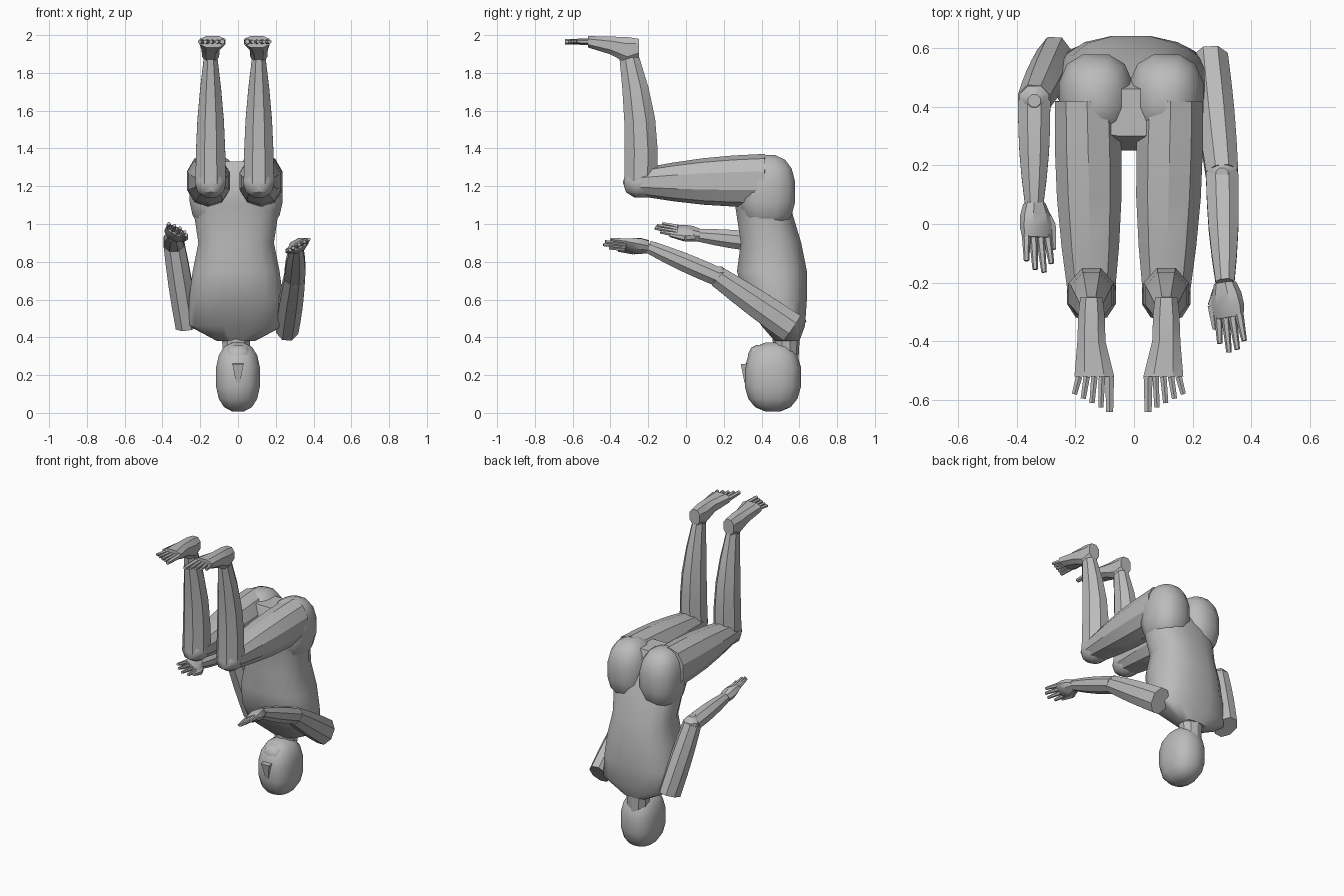
import bpy, bmesh
from math import sin, cos, pi, tau, radians, copysign
from mathutils import Vector

if "Cube" in bpy.data.objects:
    bpy.data.objects.remove(bpy.data.objects["Cube"])

GREY = (.5, .5, .5, 1)
skin = bpy.data.materials.new("plain grey")
skin.use_nodes = True
skin.diffuse_color = GREY
skin.node_tree.nodes["Principled BSDF"].inputs["Base Color"].default_value = GREY

RIGHTWARD = Vector((1, 0, 0))
FORWARD = Vector((0, -1, 0))
UPWARD = Vector((0, 0, 1))


def finish(name, bm, crease):
    """Turn the mesh into a grey, softly shaded object."""
    bmesh.ops.recalc_face_normals(bm, faces=bm.faces)
    mesh = bpy.data.meshes.new(name)
    bm.to_mesh(mesh)
    bm.free()
    mesh.materials.append(skin)
    part = bpy.data.objects.new(name, mesh)
    bpy.context.collection.objects.link(part)
    bpy.ops.object.select_all(action="DESELECT")
    bpy.context.view_layer.objects.active = part
    part.select_set(True)
    bpy.ops.object.shade_smooth_by_angle(angle=radians(crease))


def squared(value, power):
    """Push a sine or cosine outwards, so that a circle becomes boxy."""
    return copysign(abs(value) ** power, value)


def tube(name, rings, axis, side=RIGHTWARD, sides=8, power=1, crease=30):
    """Skin capped rings of (centre, half width, half depth) set square to the axis."""
    axis = Vector(axis).normalized()
    across = (side - axis * side.dot(axis)).normalized()
    over = axis.cross(across)
    reach = squared(cos(pi / sides), power)
    bm = bmesh.new()
    loops = []
    for centre, width, depth in rings:
        loop = []
        for k in range(sides):
            turn = tau * (k + .5) / sides
            offset = across * width * squared(cos(turn), power)
            offset += over * depth * squared(sin(turn), power)
            loop.append(bm.verts.new(Vector(centre) + offset / reach))
        loops.append(loop)
    for lower, upper in zip(loops, loops[1:]):
        for k in range(sides):
            after = (k + 1) % sides
            bm.faces.new((lower[k], lower[after], upper[after], upper[k]))
    bm.faces.new(loops[0])
    bm.faces.new(loops[-1])
    finish(name, bm, crease)


def limb(name, start, end, start_size, end_size, bulge=0, bow=0, steps=4, **style):
    """Tapering length between two joints, fuller and bowed in the middle."""
    start, end = Vector(start), Vector(end)
    start_size, end_size = Vector(start_size), Vector(end_size)
    rings = []
    for i in range(steps + 1):
        along = i / steps
        arch = sin(pi * along)
        width, depth = start_size.lerp(end_size, along)
        centre = start.lerp(end, along) - FORWARD * bow * arch
        rings.append((centre, width + bulge * arch, depth + bulge * arch))
    tube(name, rings, end - start, **style)


def ball(name, centre, size, power=1, levels=6, sides=10, crease=40):
    """Faceted rounded form with half sizes along x, y and z."""
    width, depth, height = size
    rings = []
    for i in range(levels):
        tilt = pi * (i + .5) / levels
        rise = -squared(cos(tilt) / cos(pi / levels / 2), power) * height
        spread = squared(sin(tilt), power)
        rings.append((Vector(centre) + UPWARD * rise, width * spread, depth * spread))
    tube(name, rings, UPWARD, sides=sides, power=power, crease=crease)


def stack(name, rows, **style):
    """Upright trunk form from rows of height, front, back and half width."""
    rings = [((-.01, (front + back) / 2, height), width, (back - front) / 2)
             for height, front, back, width in rows]
    tube(name, rings, UPWARD, **style)


# Trunk, from the shoulders at the bottom to the hips at the top
stack("torso", [
    (.38, .47, .6, .1), (.46, .4, .63, .25), (.6, .31, .64, .25), (.75, .27, .64, .23),
    (.9, .29, .61, .2), (1.1, .26, .55, .23), (1.2, .25, .5, .24), (1.33, .3, .46, .16),
], sides=16, power=.8, crease=45)

# Neck and head
stack("neck", [(.24, .47, .59, .06), (.43, .46, .6, .08)], sides=10)
ball("head", (0, .46, .19), (.118, .148, .182), power=.8, levels=8, sides=14)
ball("jaw", (0, .4, .29), (.07, .07, .07), power=.8)
limb("nose", (0, .32, .16), (0, .31, .26), (.01, .01), (.03, .02), steps=1, sides=4)


def hand(side, sign, wrist, aim):
    """Flat palm, four spread fingers and a thumb on the inner edge."""
    across = Vector((sign * .9, 0, .5)).normalized()
    wrist, aim = Vector(wrist), Vector(aim).normalized()
    knuckles = wrist + aim * .12
    limb(side + "_palm", wrist, knuckles, (.035, .03), (.052, .018), bulge=.01,
         steps=3, side=across, power=.8)
    for i, length in enumerate((.1, .13, .12, .09)):
        spread = across * (i - 1.5) * .027
        base = knuckles + spread - aim * .01
        tip = base + (aim + spread * 2) * length
        limb(f"{side}_finger_{i + 1}", base, tip, (.013, .014), (.008, .008),
             steps=2, side=across, sides=6)
    root = wrist + aim * .03 - across * .03
    bend = root + aim * .05 - across * .03
    limb(side + "_thumb_base", root, bend, (.02, .02), (.016, .016), steps=1, sides=6)
    limb(side + "_thumb_tip", bend, bend + aim * .08, (.016, .016), (.009, .009),
         steps=1, sides=6)


def arm(side, sign, shoulder, elbow, wrist, aim):
    limb(side + "_upper_arm", shoulder, elbow, (.06, .08), (.055, .055), bulge=.005)
    ball(side + "_elbow", elbow, (.055, .055, .055), levels=4, sides=8)
    limb(side + "_forearm", elbow, wrist, (.055, .05), (.032, .034), bulge=.007)
    hand(side, sign, wrist, aim)


# Arms, each posed differently
arm("left", 1, (.26, .56, .45), (.3, .17, .72), (.31, -.2, .88), (.12, -1, .08))
arm("right", -1, (-.27, .56, .46), (-.34, .42, .9), (-.34, .07, .94), (.08, -1, .2))


def foot(side, sign, x):
    """Wedge from heel to the ball of the foot, with five fanned toes."""
    heel, instep, pad = (x, -.25, 1.93), (x, -.31, 1.92), (x - sign * .01, -.52, 1.965)
    tube(side + "_foot", [
        (heel, .038, .05), (instep, .045, .07),
        ((x, -.4, 1.945), .048, .047), (pad, .068, .03),
    ], FORWARD, power=.8)
    for i in range(5):
        thick = .011 if i else .015
        base = Vector(pad) + RIGHTWARD * sign * (i - 2) * .026
        tip = base + FORWARD * (.12 - i * .015) + RIGHTWARD * sign * i * .004
        limb(f"{side}_toe_{i + 1}", base, tip, (thick, thick), (thick * .8, thick * .8),
             steps=2, sides=6)


# Hips, legs and feet
for side, sign, x in (("left", 1, .11), ("right", -1, -.145)):
    ball(side + "_buttock", (sign * .12 - .01, .43, 1.17), (.128, .15, .195),
         power=.8, levels=8, sides=12)
    hip, knee, ankle = (x + sign * .015, .42, 1.23), (x, -.24, 1.22), (x, -.3, 1.88)
    limb(side + "_thigh", hip, knee, (.11, .135), (.08, .07), bulge=.015, sides=10, power=.9)
    ball(side + "_knee", knee, (.083, .09, .08), power=.9, levels=5)
    limb(side + "_shin", knee, ankle, (.08, .088), (.036, .052), bulge=.012, bow=.025)
    foot(side, sign, x)
